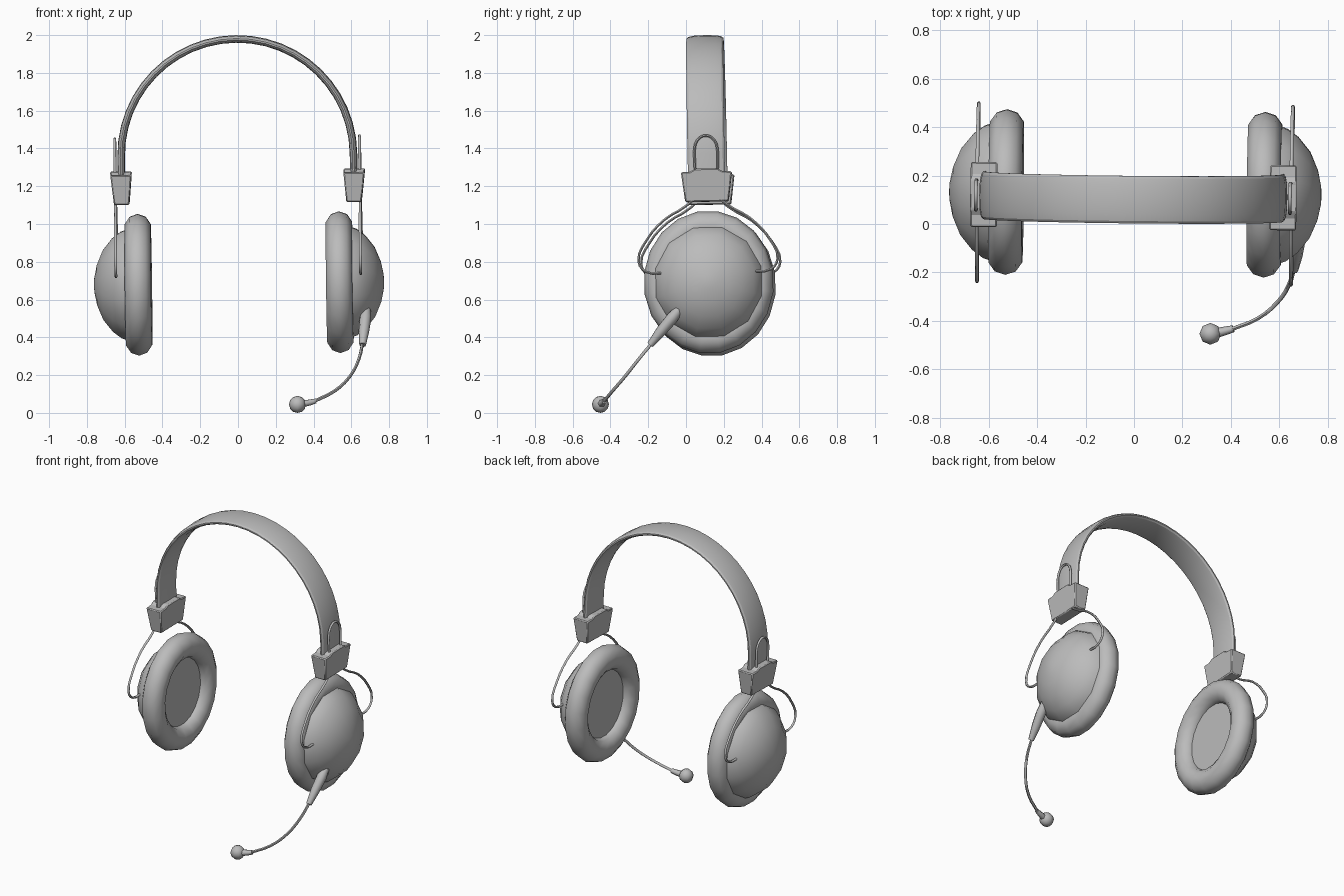
import bpy, bmesh, math
from mathutils import Matrix, Vector, Euler

cube = bpy.data.objects.get("Cube")
if cube:
    bpy.data.objects.remove(cube, do_unlink=True)

grey = bpy.data.materials.new("mid_grey")
grey.use_nodes = True
GREY = (0.5, 0.5, 0.5, 1)
grey.diffuse_color = GREY
grey.node_tree.nodes["Principled BSDF"].inputs["Base Color"].default_value = GREY

# The headset sits very slightly askew; the microphone is placed directly
POSE = (Matrix.Translation((0, 0.118, 1.1))
        @ Euler((0.02, -0.013, -0.0107)).to_matrix().to_4x4()
        @ Matrix.Translation((0, 0, -1.1)))
CUP_Z = 0.685


def finish(name, mesh, pose=POSE, angle=50):
    obj = bpy.data.objects.new(name, mesh)
    bpy.context.collection.objects.link(obj)
    mesh.transform(pose)
    mesh.materials.clear()
    mesh.materials.append(grey)
    bpy.ops.object.select_all(action='DESELECT')
    obj.select_set(True)
    bpy.context.view_layer.objects.active = obj
    bpy.ops.object.shade_smooth_by_angle(angle=math.radians(angle))
    return obj


def loft(name, rings, wrap=False, angle=50):
    """Skin closed rings of points; cap the ends unless the rings wrap round."""
    bm = bmesh.new()
    loops = [[bm.verts.new(p) for p in ring] for ring in rings]
    pairs = list(zip(loops, loops[1:]))
    if wrap:
        pairs.append((loops[-1], loops[0]))
    else:
        bm.faces.new(loops[0])
        bm.faces.new(loops[-1])
    for a, b in pairs:
        for i in range(len(a)):
            j = (i + 1) % len(a)
            bm.faces.new((a[i], a[j], b[j], b[i]))
    bmesh.ops.recalc_face_normals(bm, faces=bm.faces)
    mesh = bpy.data.meshes.new(name)
    bm.to_mesh(mesh)
    bm.free()
    return finish(name, mesh, angle=angle)


def turned(name, profile, side, count, squash=1.0, wrap=False):
    """Turn (x, radius) pairs around the ear axis."""
    rings = []
    for x, r in profile:
        ring = []
        for i in range(count):
            t = math.tau * (i + 0.5) / count
            ring.append((side * x, r * squash * math.sin(t), CUP_Z + r * math.cos(t)))
        rings.append(ring)
    return loft(name, rings, wrap)


def tube(name, points, radius, pose=POSE, tapers=None, sides=1):
    """Round rod through the points."""
    curve = bpy.data.curves.new(name, 'CURVE')
    curve.dimensions = '3D'
    curve.bevel_depth = radius
    curve.bevel_resolution = sides
    curve.resolution_u = 3
    curve.use_fill_caps = True
    spline = curve.splines.new('BEZIER')
    spline.bezier_points.add(len(points) - 1)
    for i, (bp, p) in enumerate(zip(spline.bezier_points, points)):
        bp.co = p
        bp.handle_left_type = bp.handle_right_type = 'AUTO'
        bp.radius = tapers[i] if tapers else 1
    temp = bpy.data.objects.new(name + "_path", curve)
    bpy.context.collection.objects.link(temp)
    bpy.context.view_layer.update()
    deps = bpy.context.evaluated_depsgraph_get()
    mesh = bpy.data.meshes.new_from_object(temp.evaluated_get(deps))
    bpy.data.objects.remove(temp, do_unlink=True)
    return finish(name, mesh, pose, 60)


# Headband: crowned strip with chamfered edges, swept over an arch
half_section = [(0.0, 0.02), (0.06, 0.018), (0.088, 0.012), (0.098, 0.004)]
section = (half_section + [(y, -h) for y, h in reversed(half_section)]
           + [(-y, -h) for y, h in half_section[1:]]
           + [(-y, h) for y, h in reversed(half_section[1:])])
R, ARCH_Z, STEPS = 0.615, 1.365, 24
path = [(R, 1.2, 0)]
path += [(R * math.cos(t), ARCH_Z + R * math.sin(t), t)
         for t in (math.pi * i / STEPS for i in range(STEPS + 1))]
path += [(-R, 1.2, math.pi)]
loft("headband", [[(x + h * math.cos(t), y, z + h * math.sin(t)) for y, h in section]
                  for x, z, t in path], angle=25)

# Ear cups, sliders and wire yokes on both sides
cushion = []
for i in range(10):
    t = math.tau * (i + 0.5) / 10
    cushion.append((0.533 + 0.073 * math.cos(t), 0.298 + 0.081 * math.sin(t)))
dome = [(0.545, 0.27), (0.59, 0.303), (0.625, 0.29), (0.67, 0.255),
        (0.72, 0.19), (0.752, 0.11), (0.766, 0.04), (0.768, 0.01)]
slider = [(-0.115, 1.11), (0.115, 1.11), (0.135, 1.268), (0.085, 1.27),
          (0.06, 1.285), (-0.06, 1.285), (-0.085, 1.27), (-0.135, 1.268)]
half_wire = [(-0.225, 0.737), (-0.33, 0.745), (-0.368, 0.8), (-0.325, 0.91),
             (-0.225, 1.02), (-0.11, 1.09), (-0.062, 1.14), (-0.062, 1.37),
             (-0.045, 1.435), (0, 1.46)]
wire = half_wire + [(-y, z) for y, z in reversed(half_wire[:-1])]

for side, label in ((1, "left"), (-1, "right")):
    turned(label + "_ear_cushion", cushion, side, 20, 0.91, wrap=True)
    turned(label + "_ear_shell", dome, side, 12, 0.97)
    turned(label + "_speaker_disc", [(0.52, 0.24), (0.56, 0.24)], side, 20, 0.91)

    def slider_face(low, high):
        return [(side * (low + (high - low) * (z - 1.11) / 0.175), y, z)
                for y, z in slider]
    block = loft(label + "_slider_block",
                 [slider_face(0.575, 0.56), slider_face(0.655, 0.675)], angle=25)
    bevel = block.modifiers.new("soft_edges", 'BEVEL')
    bevel.width = 0.006
    bevel.segments = 1

    tube(label + "_wire_yoke", [(side * 0.648, y, z) for y, z in wire], 0.0075)

# Microphone boom on the left cup
AS_PLACED = Matrix.Identity(4)
tube("microphone_socket",
     [(0.678, -0.03, 0.555), (0.674, -0.075, 0.5), (0.667, -0.13, 0.435), (0.66, -0.19, 0.36)],
     0.03, AS_PLACED, [0.8, 1.05, 0.95, 0.6], sides=2)
tube("microphone_boom",
     [(0.66, -0.18, 0.37), (0.64, -0.25, 0.285), (0.59, -0.325, 0.19),
      (0.51, -0.39, 0.115), (0.4, -0.435, 0.06)], 0.009, AS_PLACED)
tube("microphone_sleeve",
     [(0.41, -0.432, 0.063), (0.375, -0.441, 0.054), (0.33, -0.452, 0.047)],
     0.018, AS_PLACED, [0.8, 1, 1.2])

bm = bmesh.new()
bmesh.ops.create_uvsphere(bm, u_segments=8, v_segments=6, radius=0.045)
ball = bpy.data.meshes.new("microphone_tip")
bm.to_mesh(ball)
bm.free()
finish("microphone_tip", ball, Matrix.Translation((0.315, -0.453, 0.045)), 60)
